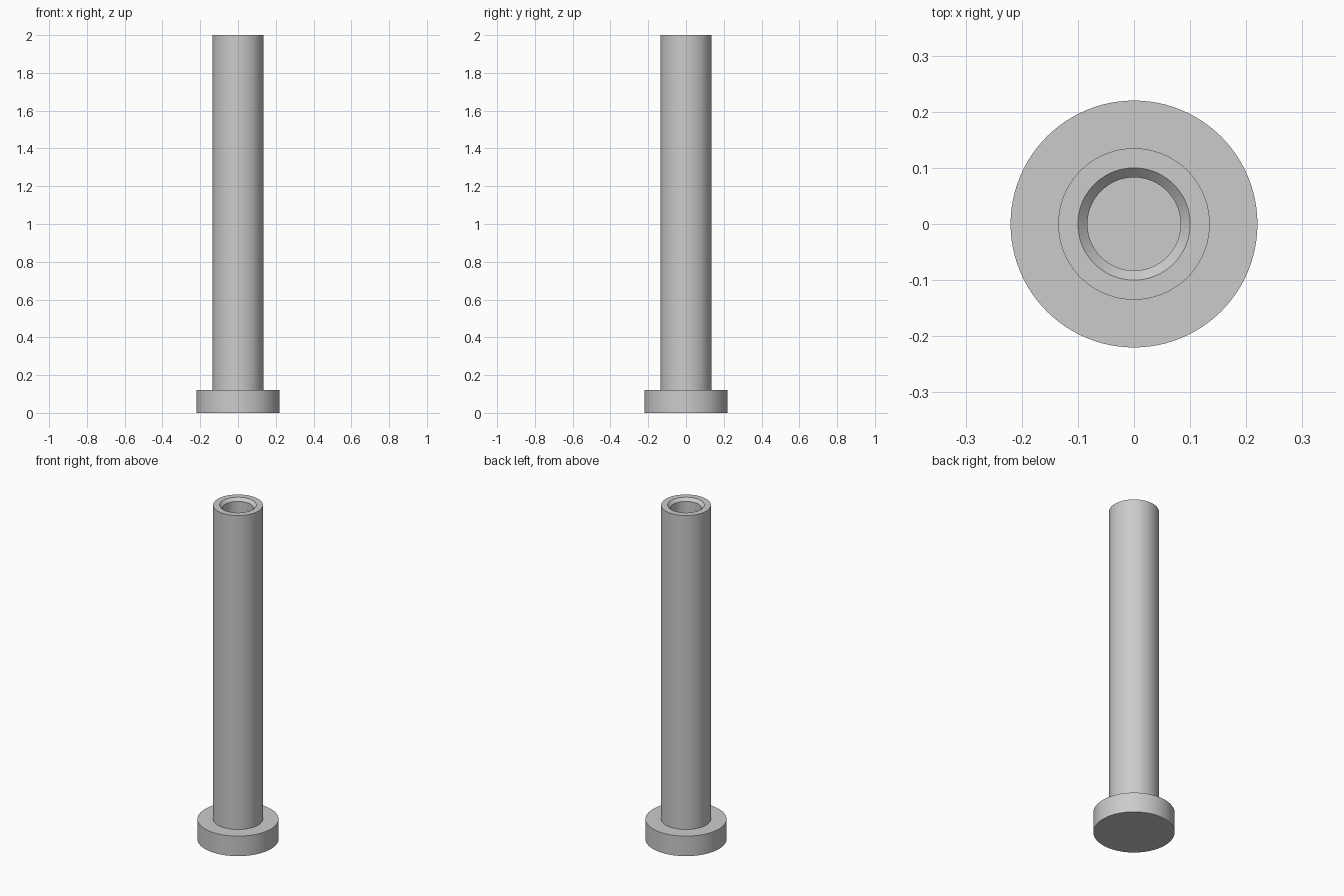
import bpy
import bmesh
import math

SEGMENTS = 96

cube = bpy.data.objects.get("Cube")
if cube:
    bpy.data.objects.remove(cube, do_unlink=True)

steel = bpy.data.materials.new("light_grey_metal")
steel.use_nodes = True
steel.diffuse_color = (0.6, 0.6, 0.6, 1)
steel.node_tree.nodes["Principled BSDF"].inputs["Base Color"].default_value = (0.6, 0.6, 0.6, 1)

head_radius, head_height = 0.22, 0.12
shaft_radius, length = 0.135, 2.0
rim_radius, bore_radius = 0.1, 0.083
chamfer, bore_depth = 0.017, 0.4


def lathe(name, profile):
    """Revolve a (radius, height) profile about z."""
    bm = bmesh.new()
    verts = [bm.verts.new((r, 0, z)) for r, z in profile]
    edges = [bm.edges.new(pair) for pair in zip(verts, verts[1:])]
    bmesh.ops.spin(bm, geom=verts + edges, cent=(0, 0, 0), axis=(0, 0, 1),
                   angle=math.tau, steps=SEGMENTS, use_duplicate=False)
    bmesh.ops.remove_doubles(bm, verts=bm.verts, dist=0.0001)
    bmesh.ops.recalc_face_normals(bm, faces=bm.faces)
    mesh = bpy.data.meshes.new(name)
    bm.to_mesh(mesh)
    bm.free()
    mesh.materials.append(steel)
    obj = bpy.data.objects.new(name, mesh)
    bpy.context.collection.objects.link(obj)
    bpy.ops.object.select_all(action="DESELECT")
    obj.select_set(True)
    bpy.context.view_layer.objects.active = obj
    bpy.ops.object.shade_smooth_by_angle(angle=math.radians(30))
    return obj


# One turned pin: flat head, straight shaft, countersunk blind bore
lathe("headed_pin", [
    (0, 0),
    (head_radius, 0),
    (head_radius, head_height),
    (shaft_radius, head_height),
    (shaft_radius, length),
    (rim_radius, length),
    (bore_radius, length - chamfer),
    (bore_radius, length - bore_depth),
    (0, length - bore_depth),
])
